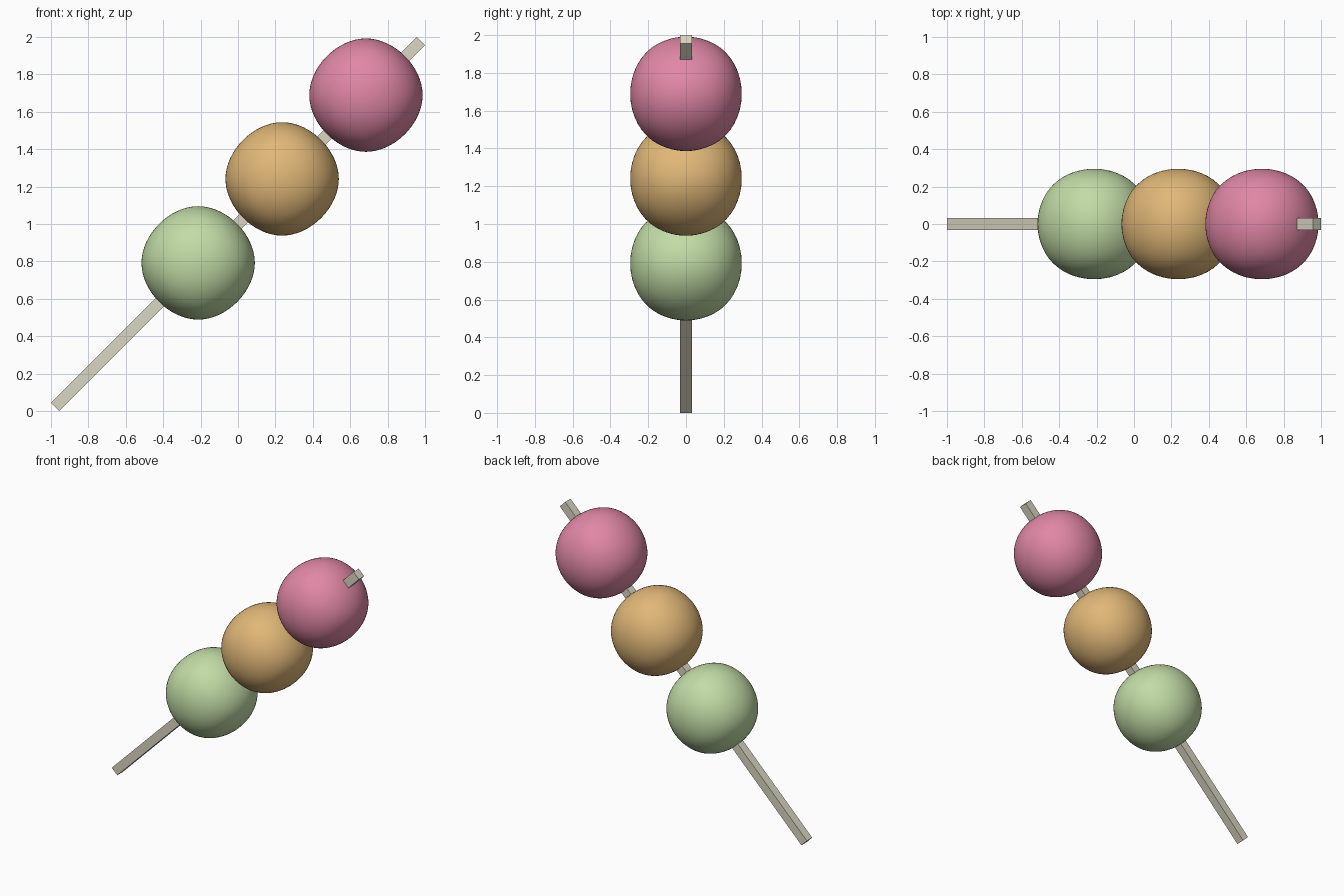
import bpy
from math import pi, sqrt

if "Cube" in bpy.data.objects:
    bpy.data.objects.remove(bpy.data.objects["Cube"], do_unlink=True)


def material(name, rgb):
    """Flat material from an sRGB colour."""
    color = [((c + 0.055) / 1.055) ** 2.4 for c in rgb] + [1]
    mat = bpy.data.materials.new(name)
    mat.use_nodes = True
    mat.diffuse_color = color
    bsdf = mat.node_tree.nodes["Principled BSDF"]
    bsdf.inputs["Base Color"].default_value = color
    bsdf.inputs["Roughness"].default_value = 0.8
    return mat


def tilted_block(name, position, size, mat):
    """Block leaning along the diagonal of the skewer."""
    bpy.ops.mesh.primitive_cube_add(size=1, location=position, rotation=(0, -pi / 4, 0))
    obj = bpy.context.object
    obj.name = name
    for v in obj.data.vertices:
        v.co = [c * s for c, s in zip(v.co, size)]
    obj.data.materials.append(mat)
    return obj


# Square wooden skewer
THICK = 0.062
length = 2 * sqrt(2) - THICK
tilted_block("skewer", (0, 0, 1), (length, THICK, THICK),
             material("pale wood", (0.86, 0.84, 0.76)))

# Three dumplings: cubes rounded by subdivision
dumplings = [
    ("green", -0.213, (0.76, 0.86, 0.65)),
    ("amber", 0.236, (0.88, 0.72, 0.47)),
    ("pink", 0.684, (0.88, 0.53, 0.65)),
]
for color, x, rgb in dumplings:
    ball = tilted_block(color + "_dumpling", (x, 0, x + 1.005), (0.703,) * 3,
                        material(color + " dough", rgb))
    mod = ball.modifiers.new("round", "SUBSURF")
    mod.levels = mod.render_levels = 4
    bpy.ops.object.modifier_apply(modifier=mod.name)
    bpy.ops.object.shade_smooth()
